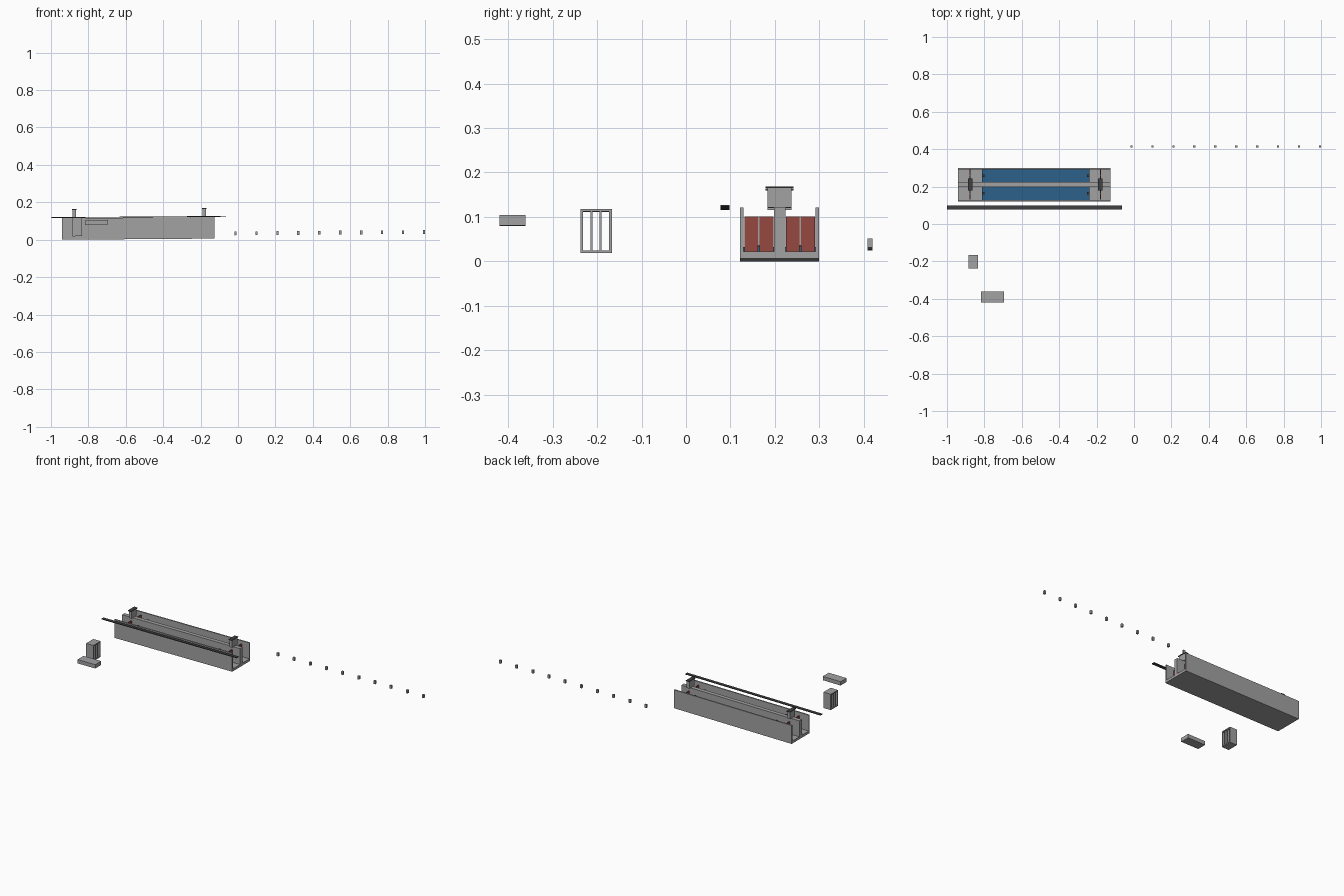
import bpy, bmesh

if "Cube" in bpy.data.objects:
    bpy.data.objects.remove(bpy.data.objects["Cube"])

SLOPE = 0.0074   # whole assembly rises gently towards +x


def material(name, rgb):
    m = bpy.data.materials.new(name)
    m.diffuse_color = (*rgb, 1)
    m.use_nodes = True
    m.node_tree.nodes["Principled BSDF"].inputs["Base Color"].default_value = m.diffuse_color
    return m


GREY = material("grey", (0.36, 0.36, 0.37))
DARK = material("dark_grey", (0.05, 0.05, 0.055))
RED = material("red", (0.30, 0.065, 0.05))
BLUE = material("water_blue", (0.025, 0.12, 0.25))


def boxes(name, mat, *specs):
    """One object from boxes given as (x0, x1, y0, y1, z0, z1)."""
    bm = bmesh.new()
    for x0, x1, y0, y1, z0, z1 in specs:
        made = bmesh.ops.create_cube(bm, size=1)["verts"]
        for v in made:
            v.co.x = x1 if v.co.x > 0 else x0
            v.co.y = y1 if v.co.y > 0 else y0
            v.co.z = (z1 if v.co.z > 0 else z0) + SLOPE * (v.co.x + 0.94)
    me = bpy.data.meshes.new(name)
    bm.to_mesh(me)
    bm.free()
    me.materials.append(mat)
    ob = bpy.data.objects.new(name, me)
    bpy.context.collection.objects.link(ob)
    return ob


# Trough: U profile with central divider, open at both ends
X0, X1, TOP, FLOOR = -0.941, -0.125, 0.115, 0.0155
profile = [(0.1215, 0), (0.2995, 0), (0.2995, TOP), (0.2915, TOP), (0.2915, FLOOR),
           (0.2235, FLOOR), (0.2235, TOP), (0.1985, TOP), (0.1985, FLOOR),
           (0.1295, FLOOR), (0.1295, TOP), (0.1215, TOP)]
bm = bmesh.new()
face = bm.faces.new([bm.verts.new((X0, y, z)) for y, z in profile])
ext = bmesh.ops.extrude_face_region(bm, geom=[face], use_keep_orig=True)["geom"]
for v in ext:
    if isinstance(v, bmesh.types.BMVert):
        v.co.x = X1
        v.co.z += SLOPE * (X1 - X0)
bmesh.ops.recalc_face_normals(bm, faces=bm.faces)
me = bpy.data.meshes.new("trough")
bm.to_mesh(me)
bm.free()
me.materials.append(GREY)
bpy.context.collection.objects.link(bpy.data.objects.new("trough", me))

channels = ((0.1295, 0.1985), (0.2235, 0.2915))

# Water in each channel
for i, (a, b) in enumerate(channels):
    boxes(f"water_{i}", BLUE, (-0.813, -0.237, a, b, FLOOR - 0.002, 0.027))

# Gates, posts and drives at both ends
for end, gx, px in (("left", -0.876, -0.806), ("right", -0.180, -0.244)):
    for i, (a, b) in enumerate(channels):
        c = (a + b) / 2
        boxes(f"{end}_gate_{i}", RED,
              (gx - 0.003, gx + 0.003, a + 0.002, c - 0.0015, FLOOR, 0.095),
              (gx - 0.003, gx + 0.003, c + 0.0015, b - 0.001, FLOOR, 0.095))
        boxes(f"{end}_gate_spine_{i}", GREY,
              (gx - 0.002, gx + 0.002, c - 0.0015, c + 0.0015, 0.03, 0.095))
        boxes(f"{end}_post_{i}", DARK, (px - 0.006, px + 0.006, c - 0.006, c + 0.006, 0.02, 0.095))
    boxes(f"{end}_drive_body", GREY, (gx - 0.009, gx + 0.009, 0.184, 0.237, TOP, 0.159))
    boxes(f"{end}_drive_cap", DARK, (gx - 0.0125, gx + 0.0125, 0.179, 0.242, 0.159, 0.163))

# Long loose rail
boxes("rail", DARK, (-1.0, -0.063, 0.078, 0.098, 0.1165, 0.1205))

# Loose open frame with two inner bars
fx0, fx1, fy0, fy1, fz0, fz1, t = -0.885, -0.835, -0.238, -0.167, 0.018, 0.117, 0.006
specs = [(fx0, fx1, fy0, fy1, fz0, fz0 + t), (fx0, fx1, fy0, fy1, fz1 - t, fz1)]
for y, w in ((fy0, t), (-0.215, 0.005), (-0.195, 0.005), (fy1 - t, t)):
    specs.append((fx0, fx1, y, y + w, fz0 + t, fz1 - t))
boxes("flow_frame", GREY, *specs)

# Loose block
boxes("loose_block", GREY, (-0.817, -0.694, -0.42, -0.361, 0.079, 0.103))

# Row of ten small pieces
for i in range(10):
    x = -0.013 + i * 0.1119
    boxes(f"small_piece_{i}", GREY, (x - 0.006, x + 0.006, 0.408, 0.42, 0.017, 0.037))
